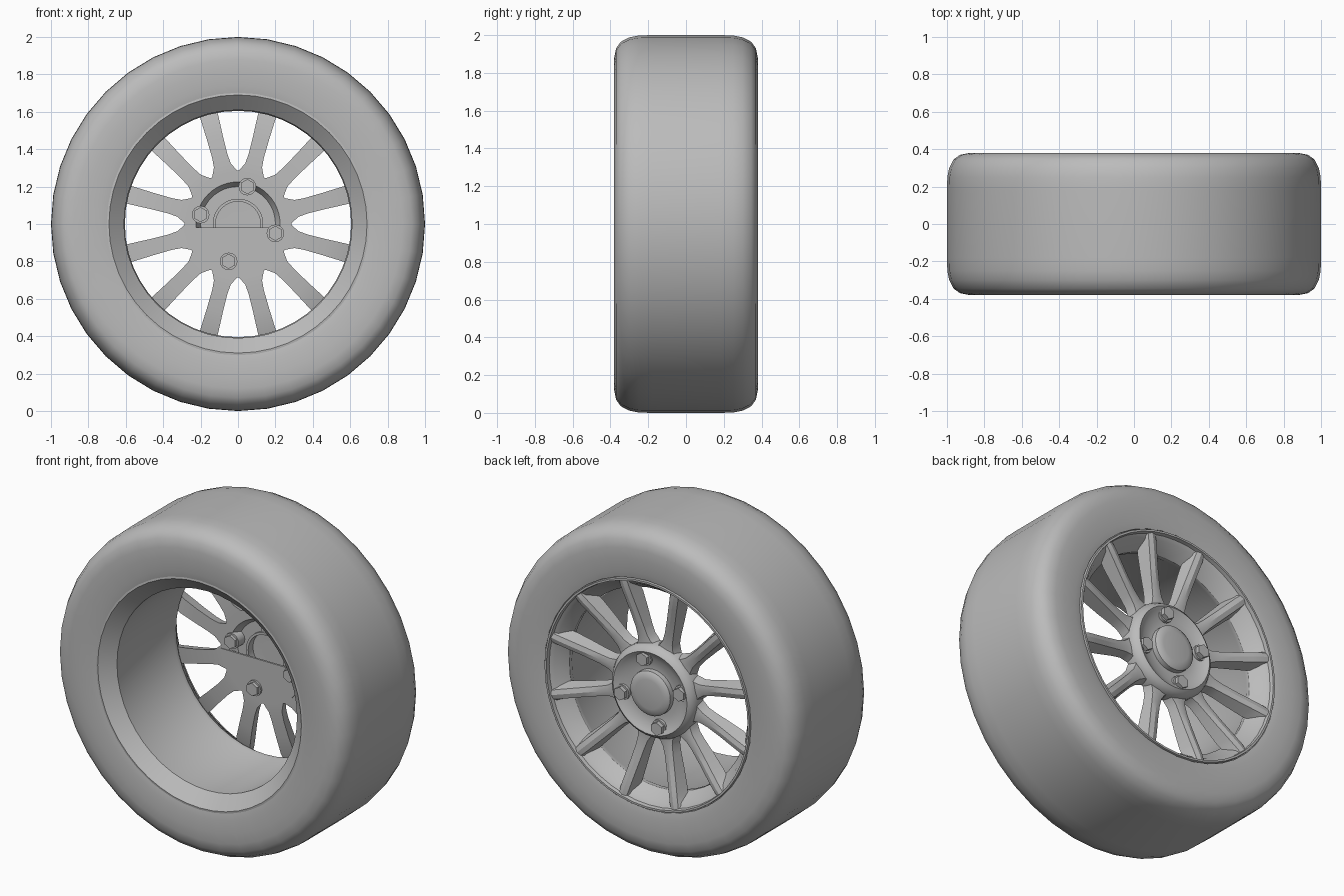
import bpy, bmesh
from math import sin, cos, pi, radians
from mathutils import Matrix, Vector

cube = bpy.data.objects.get("Cube")
if cube:
    bpy.data.objects.remove(cube)

grey = bpy.data.materials.new("plain_grey")
grey.use_nodes = True
GREY = (0.5, 0.5, 0.5, 1)
grey.diffuse_color = GREY
grey.node_tree.nodes["Principled BSDF"].inputs["Base Color"].default_value = GREY
AXLE = Vector((0, 0, 1))


def finish(name, bm, angle=35):
    bmesh.ops.remove_doubles(bm, verts=bm.verts, dist=1e-5)
    bmesh.ops.recalc_face_normals(bm, faces=bm.faces)
    mesh = bpy.data.meshes.new(name)
    bm.to_mesh(mesh)
    bm.free()
    mesh.materials.append(grey)
    obj = bpy.data.objects.new(name, mesh)
    bpy.context.collection.objects.link(obj)
    obj.location = AXLE
    bpy.ops.object.select_all(action='DESELECT')
    obj.select_set(True)
    bpy.context.view_layer.objects.active = obj
    bpy.ops.object.shade_smooth_by_angle(angle=radians(angle))
    return obj


def lathe(name, profile, segs, closed=True, angle=35):
    """Turn a (radius, y) profile around the axle."""
    bm = bmesh.new()
    rings = [[bm.verts.new((r * cos(2 * pi * i / segs), y, r * sin(2 * pi * i / segs)))
              for i in range(segs)] if r > 0 else [bm.verts.new((0, y, 0))] * segs
             for r, y in profile]
    pairs = list(zip(rings, rings[1:]))
    if closed:
        pairs.append((rings[-1], rings[0]))
    for a, b in pairs:
        for i in range(segs):
            j = (i + 1) % segs
            quad = list(dict.fromkeys((a[i], a[j], b[j], b[i])))
            if len(quad) > 2:
                bm.faces.new(quad)
    return finish(name, bm, angle)


# Tyre: flat tread with rounded shoulders, mirrored across the middle
half = [(0.70, 0.37), (0.74, 0.378), (0.82, 0.38), (0.88, 0.38), (0.93, 0.37),
        (0.965, 0.345), (0.988, 0.30), (0.998, 0.25), (1.0, 0.18)]
lathe("tyre", half + [(r, -y) for r, y in reversed(half)], 40)

# Rim: front bevel, straight barrel, inner ridge, flared back lip
lathe("rim", [(0.705, -0.37), (0.69, -0.372), (0.61, -0.30), (0.615, 0.22), (0.605, 0.24),
              (0.605, 0.265), (0.655, 0.34), (0.678, 0.355), (0.682, 0.378),
              (0.694, 0.378), (0.696, 0.36), (0.71, 0.36)], 48, angle=30)

# Hub: dished back face and an open recess in front
lathe("hub", [(0.285, 0.24), (0.285, 0.305), (0.268, 0.335), (0.25, 0.348), (0.235, 0.34),
              (0.20, 0.32), (0.13, 0.315), (0, 0.335), (0, 0.325), (0.12, 0.325),
              (0.12, 0.27), (0.135, 0.27), (0.135, 0.285), (0.20, 0.285), (0.225, 0.24)],
      48, angle=30)

# Centre cap
lathe("centre_cap", [(0, 0.363), (0.09, 0.361), (0.12, 0.356), (0.135, 0.345),
                     (0.137, 0.31)], 32, closed=False, angle=40)

# Half plate closing the lower front of the hub
bm = bmesh.new()
R, DROP, STEPS = 0.28, 0.02, 24
outline = [Vector((R * cos(pi + pi * i / STEPS), 0.236, min(-DROP, R * sin(pi + pi * i / STEPS))))
           for i in range(STEPS + 1)]
face = bm.faces.new([bm.verts.new(p) for p in outline])
extruded = bmesh.ops.extrude_face_region(bm, geom=[face])["geom"]
bmesh.ops.translate(bm, vec=(0, 0.012, 0),
                    verts=[v for v in extruded if isinstance(v, bmesh.types.BMVert)])
finish("hub_plate", bm, 30)

# Spokes: lofted sections of radius, front y, back y, front width, back width
SECTIONS = [(0.265, 0.24, 0.305, 0.150, 0.130), (0.29, 0.24, 0.305, 0.125, 0.090),
            (0.325, 0.241, 0.307, 0.092, 0.066), (0.38, 0.244, 0.313, 0.084, 0.058),
            (0.48, 0.252, 0.331, 0.088, 0.056), (0.58, 0.266, 0.352, 0.096, 0.056),
            (0.64, 0.285, 0.364, 0.100, 0.056), (0.682, 0.34, 0.368, 0.090, 0.050)]
bm = bmesh.new()
for k in range(12):
    turn = Matrix.Rotation(radians(15 + 30 * k), 3, 'Y')
    loops = []
    for r, front, back, wf, wb in SECTIONS:
        corners = [(r, front, -wf / 2), (r, front, wf / 2), (r, back - 0.008, wb / 2),
                   (r, back, 0), (r, back - 0.008, -wb / 2)]
        loops.append([bm.verts.new(turn @ Vector(c)) for c in corners])
    for a, b in zip(loops, loops[1:]):
        for i in range(5):
            j = (i + 1) % 5
            bm.faces.new((a[i], a[j], b[j], b[i]))
    bm.faces.new(loops[0])
    bm.faces.new(loops[-1])
finish("spokes", bm, 30)

# Wheel bolts: round collar with a hexagonal head at each end
bm = bmesh.new()
for k in range(4):
    a = radians(76 + 90 * k)
    for sides, radius, y0, y1 in ((16, 0.047, 0.225, 0.335), (6, 0.04, 0.205, 0.36)):
        place = (Matrix.Translation((0.206 * cos(a), (y0 + y1) / 2, 0.206 * sin(a)))
                 @ Matrix.Rotation(pi / 2, 4, 'X'))
        bmesh.ops.create_cone(bm, cap_ends=True, segments=sides, radius1=radius,
                              radius2=radius, depth=y1 - y0, matrix=place)
finish("wheel_bolts", bm, 30)
